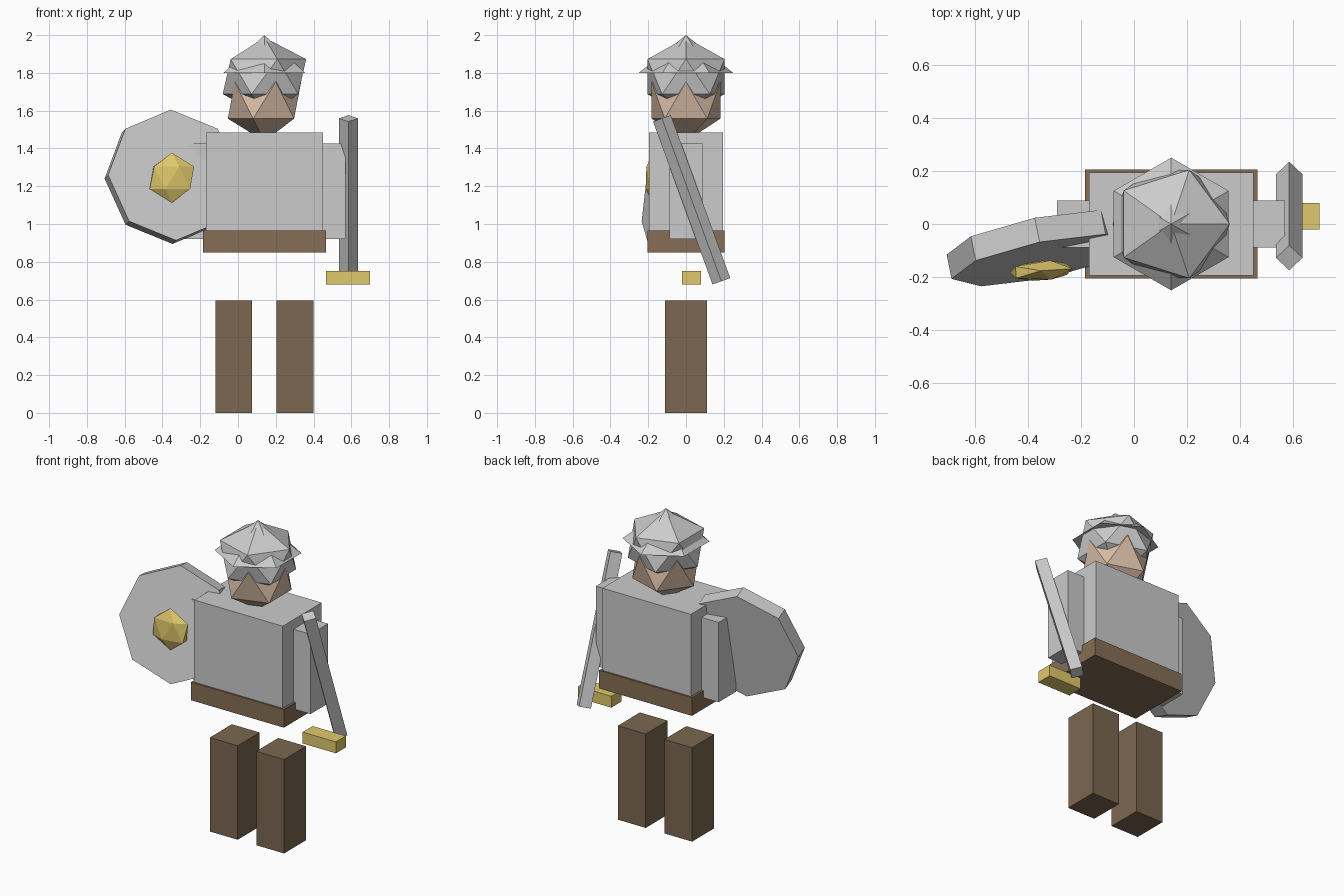
import bpy, bmesh, math
from mathutils import Matrix, Euler, Vector

if "Cube" in bpy.data.objects:
    bpy.data.objects.remove(bpy.data.objects["Cube"])


def material(name, rgb):
    m = bpy.data.materials.new(name)
    m.diffuse_color = (*rgb, 1)
    m.use_nodes = True
    m.node_tree.nodes["Principled BSDF"].inputs["Base Color"].default_value = m.diffuse_color
    return m


BROWN = material("leather", (0.20, 0.135, 0.08))
BELT = material("belt_leather", (0.24, 0.155, 0.09))
SKIN = material("skin", (0.68, 0.50, 0.38))
GOLD = material("gold", (0.75, 0.58, 0.15))
MID = 0.14  # body centre line in x


def finish(name, bm, loc, rot=(0, 0, 0), scale=(1, 1, 1), mat=None):
    bm.transform(Matrix.LocRotScale(Vector(loc), Euler(rot), Vector(scale)))
    me = bpy.data.meshes.new(name)
    bm.to_mesh(me)
    bm.free()
    if mat:
        me.materials.append(mat)
    ob = bpy.data.objects.new(name, me)
    bpy.context.collection.objects.link(ob)
    return ob


def box(name, x, y, z, mat=None):
    """Box from (min, max) ranges."""
    bm = bmesh.new()
    bmesh.ops.create_cube(bm, size=1)
    r = (x, y, z)
    return finish(name, bm, [(a + b) / 2 for a, b in r],
                  scale=[b - a for a, b in r], mat=mat)


def cone(name, sides, r1, r2, depth, loc, rot=(0, 0, 0), mat=None):
    bm = bmesh.new()
    bmesh.ops.create_cone(bm, cap_ends=True, segments=sides,
                          radius1=r1, radius2=r2, depth=depth)
    bmesh.ops.remove_doubles(bm, verts=bm.verts, dist=1e-5)
    return finish(name, bm, loc, rot, mat=mat)


def ico(name, loc, radii, rot=(0, 0, 0), mat=None):
    bm = bmesh.new()
    bmesh.ops.create_icosphere(bm, subdivisions=1, radius=1)
    return finish(name, bm, loc, rot, radii, mat)


# Torso and belt
box("torso", (-0.17, 0.45), (-0.195, 0.195), (0.87, 1.485))
box("belt", (-0.185, 0.465), (-0.205, 0.205), (0.85, 0.965), BELT)

# Legs and arms, mirrored about the body centre
for side, s in (("left", -1), ("right", 1)):
    def span(a, b):
        return sorted((MID + s * a, MID + s * b))
    box(side + "_leg", span(0.065, 0.26), (-0.11, 0.11), (0, 0.595), BROWN)
    box(side + "_arm", span(0.27, 0.43), (-0.088, 0.088), (0.92, 1.425))

# Head and helmet: faceted balls, with a six-sided brim cone
ico("head", (MID, 0, 1.655), (0.217, 0.214, 0.217), mat=SKIN)
ico("helmet", (MID, 0, 1.78), (0.247, 0.24, 0.207))
cone("helmet_brim", 6, 0.25, 0, 0.2, (MID, 0, 1.9))

# Shield with boss
cone("shield", 8, 0.353, 0.353, 0.095, (-0.351, -0.091, 1.25),
     (math.pi / 2 - 0.2, 0, 0.2))
ico("shield_boss", (-0.35, -0.176, 1.245), (0.132, 0.042, 0.132),
    (0, 0, 0.065), GOLD)

# Sword
cone("sword_blade", 4, 0.05, 0.05, 0.918, (0.585, 0.03, 1.128), (0.35, 0, 0))
box("sword_guard", (0.467, 0.7), (-0.02, 0.08), (0.68, 0.752), GOLD)
